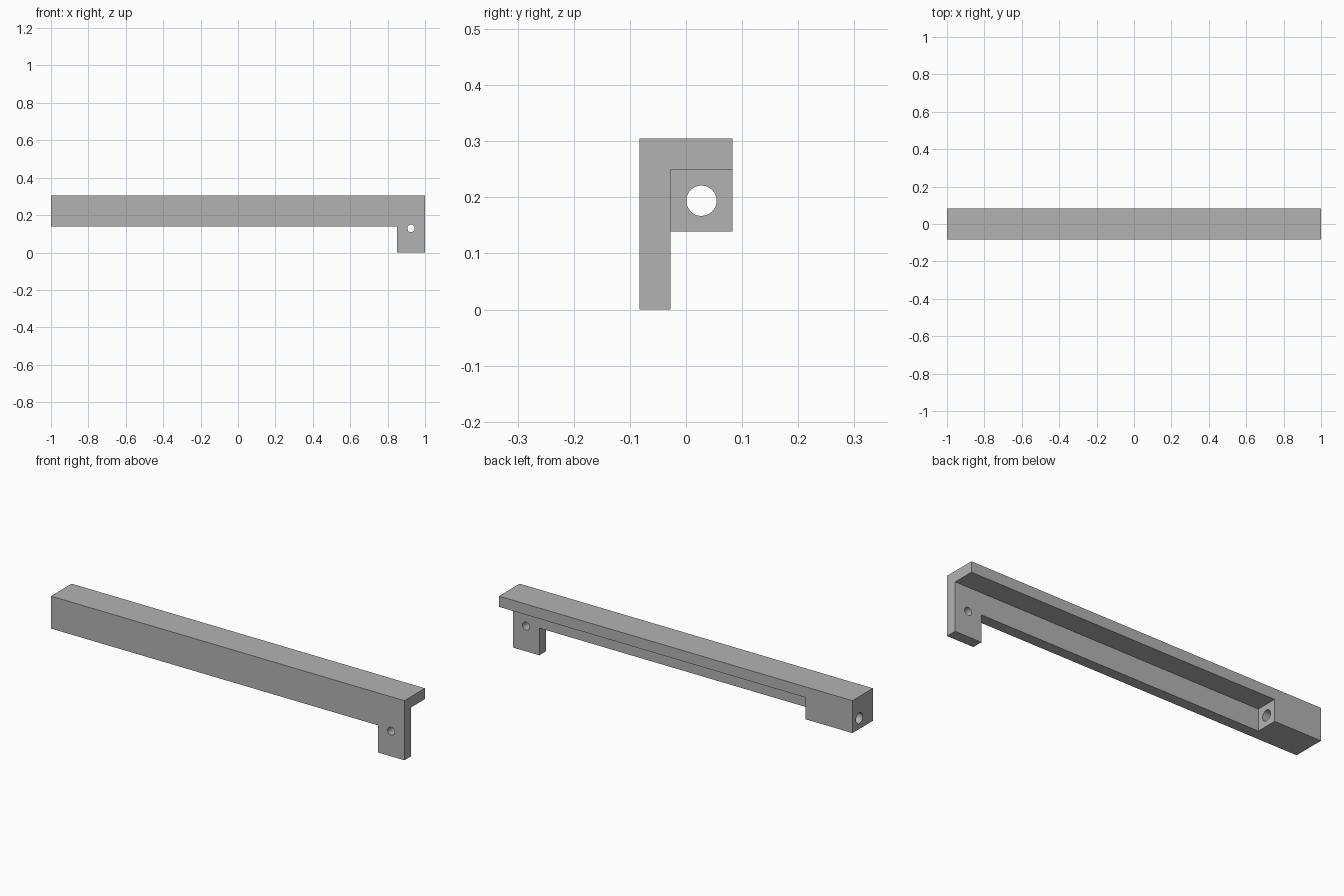
import bpy
import math

cube = bpy.data.objects.get("Cube")
if cube:
    bpy.data.objects.remove(cube, do_unlink=True)

grey = bpy.data.materials.new("plain grey")
grey.use_nodes = True
colour = (0.45, 0.45, 0.45, 1)
grey.diffuse_color = colour
grey.node_tree.nodes["Principled BSDF"].inputs["Base Color"].default_value = colour

# Main dimensions
HALF_LENGTH, HALF_DEPTH, TOP = 1.0, 0.083, 0.305
WALL = 0.055                      # thickness of front wall and top flange
BEAM_BOTTOM = 0.139               # underside of wall and end block
BLOCK_END, TAB_START = -0.735, 0.85
OVER = 0.1                        # cutter overshoot


def box(name, low, high):
    centre = [(a + b) / 2 for a, b in zip(low, high)]
    bpy.ops.mesh.primitive_cube_add(size=1, location=centre)
    obj = bpy.context.object
    obj.name = name
    obj.scale = [b - a for a, b in zip(low, high)]
    bpy.ops.object.transform_apply(location=True, rotation=False, scale=True)
    return obj


def hole(name, centre, radius, depth, rotation):
    bpy.ops.mesh.primitive_cylinder_add(
        vertices=48, radius=radius, depth=depth, location=centre, rotation=rotation)
    bpy.context.object.name = name
    return bpy.context.object


def subtract(target, cutter):
    cutter.hide_render = True
    mod = target.modifiers.new(cutter.name, "BOOLEAN")
    mod.operation, mod.solver, mod.object = "DIFFERENCE", "EXACT", cutter
    bpy.ops.object.select_all(action="DESELECT")
    target.select_set(True)
    bpy.context.view_layer.objects.active = target
    bpy.ops.object.modifier_apply(modifier=mod.name)
    bpy.data.objects.remove(cutter, do_unlink=True)


# Solid blank
bracket = box("angle_bracket", (-HALF_LENGTH, -HALF_DEPTH, 0), (HALF_LENGTH, HALF_DEPTH, TOP))

# Hollow behind the wall and below the flange, stopping at the end block
subtract(bracket, box("rear_recess", (BLOCK_END, -HALF_DEPTH + WALL, -OVER),
                      (HALF_LENGTH + OVER, HALF_DEPTH + OVER, TOP - WALL)))

# Clearance below the beam, leaving the hanging tab
subtract(bracket, box("lower_clearance", (-HALF_LENGTH - OVER, -HALF_DEPTH - OVER, -OVER),
                      (TAB_START, HALF_DEPTH + OVER, BEAM_BOTTOM)))

# Lengthwise bore in the end block, and the tab's screw hole
subtract(bracket, hole("block_bore", (-HALF_LENGTH, 0.0275, 0.194), 0.027, 0.8,
                       (0, math.pi / 2, 0)))
subtract(bracket, hole("tab_hole", (0.925, -HALF_DEPTH, 0.129), 0.02, 0.2,
                       (math.pi / 2, 0, 0)))

bracket.data.materials.clear()
bracket.data.materials.append(grey)
bpy.ops.object.shade_smooth_by_angle(angle=math.radians(30))
